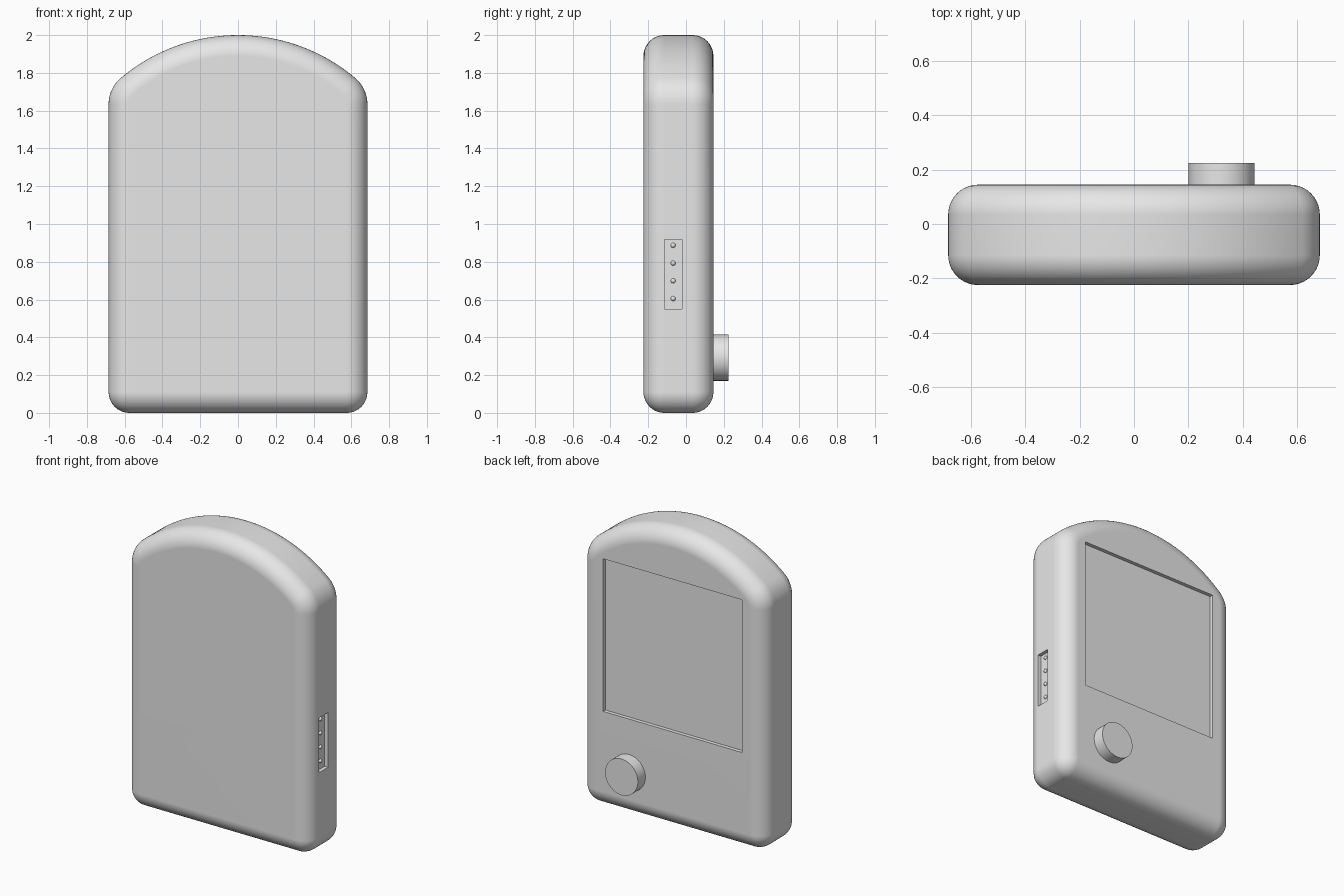
import bpy, bmesh, math
from mathutils import Matrix, Vector

cube = bpy.data.objects.get("Cube")
if cube:
    bpy.data.objects.remove(cube, do_unlink=True)

HALF_W, FRONT, BACK, EDGE = 0.685, -0.225, 0.145, 0.11
DOME_R, SHOULDER_R = 0.962, 0.18
STEPS = 10

shell_grey = bpy.data.materials.new("shell_grey")
shell_grey.use_nodes = True
GREY = (0.8, 0.8, 0.8, 1)
shell_grey.diffuse_color = GREY
shell_grey.node_tree.nodes["Principled BSDF"].inputs["Base Color"].default_value = GREY


def finish(name, bm):
    bmesh.ops.recalc_face_normals(bm, faces=bm.faces)
    mesh = bpy.data.meshes.new(name)
    bm.to_mesh(mesh)
    bm.free()
    mesh.materials.append(shell_grey)
    obj = bpy.data.objects.new(name, mesh)
    bpy.context.collection.objects.link(obj)
    return obj


def activate(obj):
    bpy.ops.object.select_all(action='DESELECT')
    obj.select_set(True)
    bpy.context.view_layer.objects.active = obj


def smooth(obj):
    activate(obj)
    bpy.ops.object.shade_smooth_by_angle(angle=math.radians(30))


def arc(cx, cz, radius, start, end, count):
    """Outline points paired with their outward directions."""
    out = []
    for i in range(count + 1):
        a = start + (end - start) * i / count
        n = Vector((math.cos(a), 0, math.sin(a)))
        out.append((Vector((cx, 0, cz)) + n * radius, n))
    return out


def block(name, low, high):
    bm = bmesh.new()
    bmesh.ops.create_cube(bm, size=1)
    low, high = Vector(low), Vector(high)
    for v in bm.verts:
        v.co = (low + high) / 2 + v.co * (high - low)
    return finish(name, bm)


# Half outline: bottom corner, shoulder, shallow dome; then mirrored
dome_z = 2 - DOME_R
shoulder_x = HALF_W - SHOULDER_R
rise = math.sqrt((DOME_R - SHOULDER_R) ** 2 - shoulder_x ** 2)
turn = math.atan2(rise, shoulder_x)
half = arc(HALF_W - EDGE, EDGE, EDGE, -math.pi / 2, 0, STEPS)
half += arc(shoulder_x, dome_z + rise, SHOULDER_R, 0, turn, STEPS)
half += arc(0, dome_z, DOME_R, turn, math.pi / 2, 2 * STEPS)[1:]
flip = Matrix.Diagonal((-1, 1, 1))
outline = half + [(flip @ p, flip @ n) for p, n in reversed(half[:-1])]

# Body shell: rings follow the rounded rim from front to back
rim = []
for i in range(STEPS + 1):
    t = math.pi / 2 * i / STEPS
    rim.append((EDGE * (1 - math.sin(t)), EDGE * (1 - math.cos(t))))
levels = [(inset, FRONT + depth) for inset, depth in rim]
levels += [(inset, BACK - depth) for inset, depth in reversed(rim)]
bm = bmesh.new()
rings = [[bm.verts.new(p - n * inset + Vector((0, y, 0))) for p, n in outline]
         for inset, y in levels]
size = len(outline)
for a, b in zip(rings, rings[1:]):
    for i in range(size):
        j = (i + 1) % size
        bm.faces.new((a[i], a[j], b[j], b[i]))
bmesh.ops.remove_doubles(bm, verts=bm.verts, dist=0.0001)
bm.verts.ensure_lookup_table()
for y in (FRONT, BACK):
    border = [e for e in bm.edges if e.is_boundary
              and all(abs(v.co.y - y) < 0.001 for v in e.verts)]
    bmesh.ops.contextual_create(bm, geom=border)
body = finish("body_shell", bm)

# Screen recess in the back and connector slot in the left side
cutters = [
    block("screen_cutter", (-0.517, BACK - 0.025, 0.652), (0.517, BACK + 0.1, 1.68)),
    block("slot_cutter", (HALF_W - 0.025, -0.114, 0.55), (HALF_W + 0.1, -0.021, 0.918)),
]
for cutter in cutters:
    cutter.hide_render = True
    cut = body.modifiers.new("cut", 'BOOLEAN')
    cut.operation = 'DIFFERENCE'
    cut.solver = 'EXACT'
    cut.object = cutter
    activate(body)
    bpy.ops.object.modifier_apply(modifier=cut.name)
    bpy.data.objects.remove(cutter, do_unlink=True)
smooth(body)
weighted = body.modifiers.new("flat_panels", 'WEIGHTED_NORMAL')
weighted.keep_sharp = True

# Round push button on the back
bm = bmesh.new()
place = Matrix.Translation((0.323, BACK + 0.035, 0.292)) @ Matrix.Rotation(math.pi / 2, 4, 'X')
bmesh.ops.create_cone(bm, cap_ends=True, segments=48, radius1=0.122, radius2=0.122,
                      depth=0.09, matrix=place)
smooth(finish("push_button", bm))

# Four small contact pins on the slot floor
for i in range(4):
    bm = bmesh.new()
    bmesh.ops.create_uvsphere(
        bm, u_segments=16, v_segments=8, radius=0.013,
        matrix=Matrix.Translation((HALF_W - 0.025, -0.068, 0.605 + i * 0.094)))
    smooth(finish(f"contact_pin_{i + 1}", bm))
